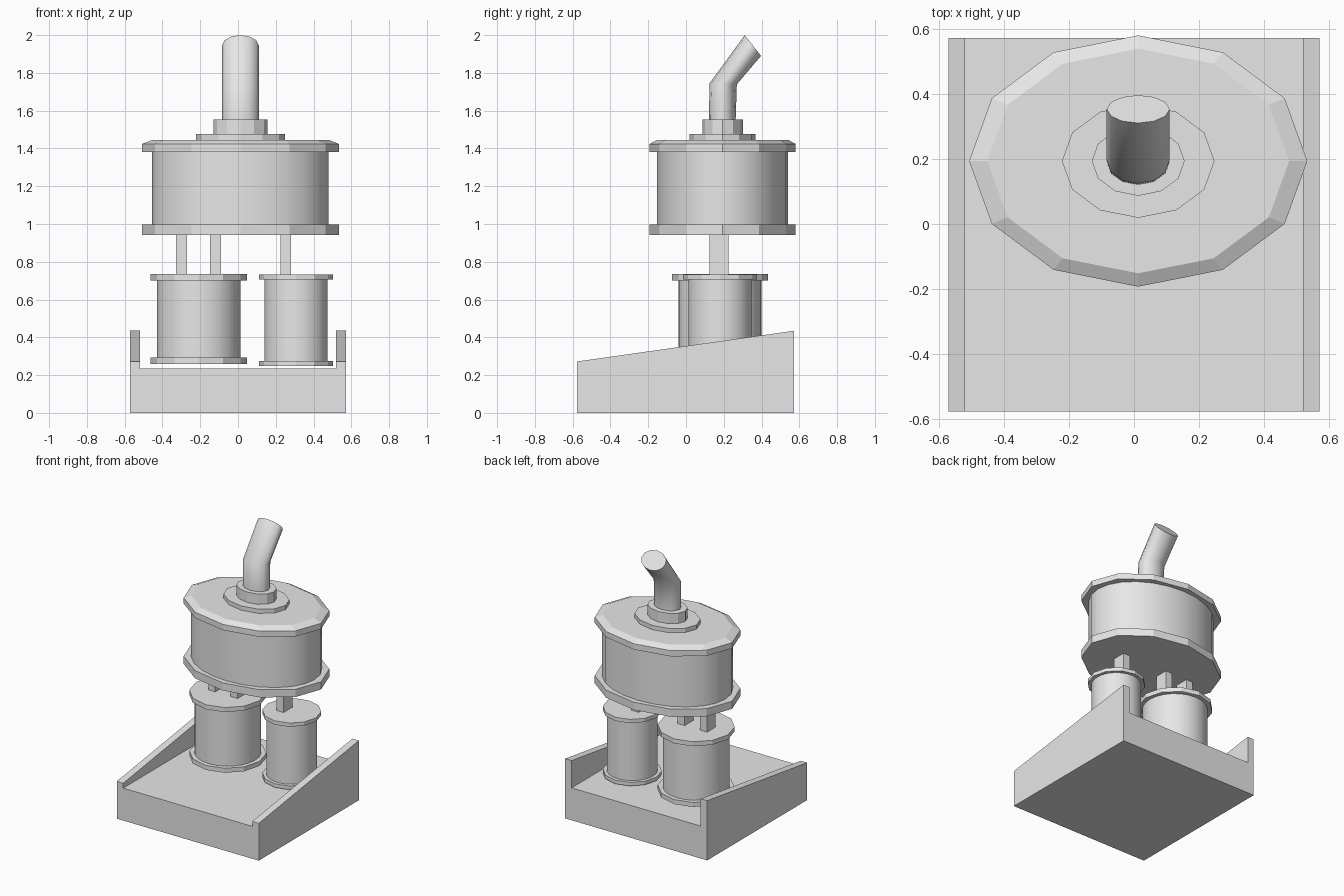
import bpy
from math import cos, sin, pi

cube = bpy.data.objects.get("Cube")
if cube:
    bpy.data.objects.remove(cube, do_unlink=True)

grey = bpy.data.materials.new("plain grey")
grey.use_nodes = True
grey.diffuse_color = (0.8, 0.8, 0.8, 1)
grey.node_tree.nodes["Principled BSDF"].inputs["Base Color"].default_value = (0.8, 0.8, 0.8, 1)


def make(name, verts, faces, smooth_sides=False):
    mesh = bpy.data.meshes.new(name)
    mesh.from_pydata(verts, [], faces)
    mesh.materials.append(grey)
    for face in mesh.polygons:
        face.use_smooth = smooth_sides and len(face.vertices) == 4
    obj = bpy.data.objects.new(name, mesh)
    bpy.context.collection.objects.link(obj)
    return obj


def loft(name, rings, sides=12, smooth=False):
    """Rings of (centre, x radius, y radius, z tilt) joined and capped."""
    verts = []
    for (cx, cy, cz), rx, ry, tilt in rings:
        for i in range(sides):
            a = 2 * pi * i / sides
            verts.append((cx + rx * cos(a), cy + ry * sin(a), cz + tilt * sin(a)))
    faces = [tuple(reversed(range(sides)))]
    for r in range(len(rings) - 1):
        for i in range(sides):
            j = (i + 1) % sides
            faces.append((r * sides + i, r * sides + j,
                          (r + 1) * sides + j, (r + 1) * sides + i))
    faces.append(tuple(range((len(rings) - 1) * sides, len(rings) * sides)))
    return make(name, verts, faces, smooth)


def disc(name, x, y, rx, ry, z0, z1, sides=12, smooth=False):
    return loft(name, [((x, y, z), rx, ry, 0) for z in (z0, z1)], sides, smooth)


def extrude_x(name, profile, x0, x1):
    """Extrude a counter-clockwise (y, z) outline along x."""
    n = len(profile)
    verts = [(x, y, z) for x in (x0, x1) for y, z in profile]
    faces = [tuple(reversed(range(n))), tuple(range(n, 2 * n))]
    for i in range(n):
        j = (i + 1) % n
        faces.append((i, j, n + j, n + i))
    return make(name, verts, faces)


# Tray base with sloping side walls
FRONT, BACK, FLOOR = -0.578, 0.573, 0.236
extrude_x("base", [(FRONT, 0), (BACK, 0), (BACK, FLOOR), (FRONT, FLOOR)], -0.572, 0.572)
wall = [(FRONT, FLOOR), (BACK, FLOOR), (BACK, 0.435), (FRONT, 0.272)]
extrude_x("right_wall", wall, -0.572, -0.52)
extrude_x("left_wall", wall, 0.52, 0.572)

# Two lower canisters with flanged ends
for side, x, body_r, rim_r, z0, z1, rim in (
        ("right", -0.208, 0.221, 0.255, 0.26, 0.735, 0.033),
        ("left", 0.307, 0.168, 0.195, 0.247, 0.732, 0.027)):
    y = 0.18
    disc(side + "_canister_body", x, y, body_r, body_r, z0 + rim, z1 - rim, 24, True)
    disc(side + "_canister_bottom_rim", x, y, rim_r, rim_r, z0, z0 + rim)
    disc(side + "_canister_top_rim", x, y, rim_r, rim_r, z1 - rim, z1)

# Square posts carrying the drum
for i, x in enumerate((-0.299, -0.119, 0.252)):
    extrude_x(f"post_{i + 1}", [(0.125, 0.73), (0.225, 0.73), (0.225, 0.945), (0.125, 0.945)],
              x - 0.028, x + 0.028)

# Large oval drum with flanges
X, Y = 0.013, 0.194
disc("drum_bottom_flange", X, Y, 0.521, 0.387, 0.942, 0.998)
disc("drum_body", X, Y, 0.467, 0.347, 0.998, 1.382, 24, True)
loft("drum_top_flange", [((X, Y, 1.382), 0.521, 0.387, 0),
                         ((X, Y, 1.424), 0.521, 0.387, 0),
                         ((X, Y, 1.446), 0.465, 0.346, 0)])

# Stepped collar and bent outlet pipe
disc("collar_lower", X, Y, 0.235, 0.175, 1.446, 1.477)
disc("collar_upper", X, Y, 0.143, 0.107, 1.477, 1.552)
loft("outlet_pipe", [((X, 0.192, 1.552), 0.097, 0.071, 0),
                     ((X, 0.197, 1.742), 0.097, 0.072, -0.003),
                     ((X, 0.354, 1.945), 0.097, 0.043, -0.055)], 12, True)
